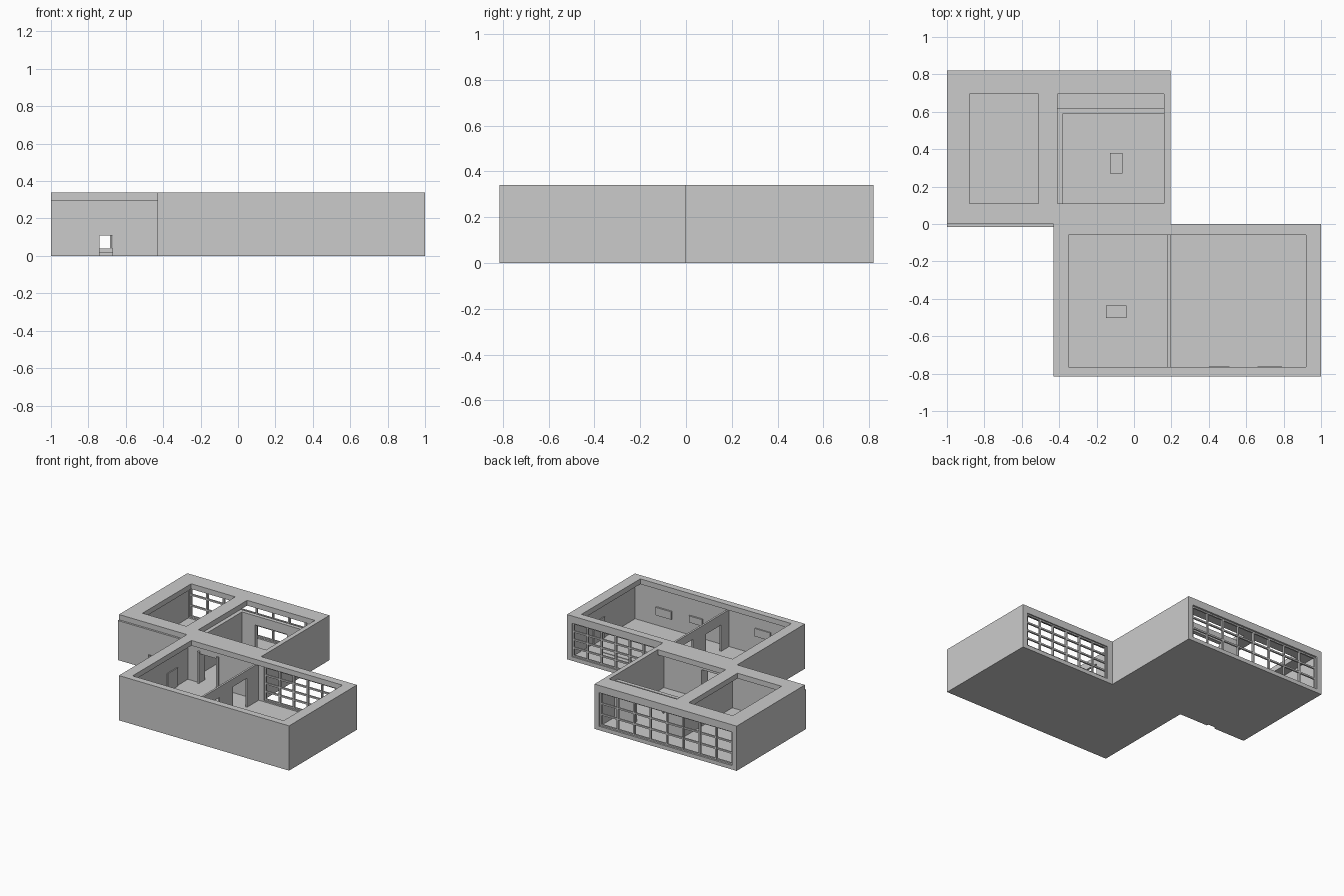
import bpy, bmesh
from mathutils import Vector

if "Cube" in bpy.data.objects:
    bpy.data.objects.remove(bpy.data.objects["Cube"])


def boxes(name, specs):
    """One object made of axis-aligned boxes given as (x0, x1, y0, y1, z0, z1)."""
    bm = bmesh.new()
    for x0, x1, y0, y1, z0, z1 in specs:
        vs = bmesh.ops.create_cube(bm, size=1)["verts"]
        bmesh.ops.scale(bm, vec=(x1 - x0, y1 - y0, z1 - z0), verts=vs)
        bmesh.ops.translate(bm, vec=Vector((x0 + x1, y0 + y1, z0 + z1)) / 2, verts=vs)
    me = bpy.data.meshes.new(name)
    bm.to_mesh(me)
    bm.free()
    ob = bpy.data.objects.new(name, me)
    bpy.context.collection.objects.link(ob)
    return ob


def carve(ob, cuts):
    """Subtract each box from the object, then throw the cutters away."""
    cutters = []
    for c in cuts:
        k = boxes("cutter", [c])
        k.hide_render = True
        m = ob.modifiers.new("cut", "BOOLEAN")
        m.operation, m.solver, m.object = "DIFFERENCE", "EXACT", k
        cutters.append(k)
    bpy.context.view_layer.update()
    dg = bpy.context.evaluated_depsgraph_get()
    me = bpy.data.meshes.new_from_object(ob.evaluated_get(dg))
    ob.modifiers.clear()
    ob.data = me
    for k in cutters:
        bpy.data.objects.remove(k)


def window(name, x0, x1, y0, y1, z0, z1, cols, rows, t=0.006):
    """Grid of mullions and transoms."""
    bars = []
    for i in range(cols + 1):
        x = x0 + (x1 - x0) * i / cols
        bars.append((x - t, x + t, y0, y1, z0, z1))
    for j in range(rows + 1):
        z = z0 + (z1 - z0) * j / rows
        bars.append((x0, x1, y0 + 0.002, y1 - 0.002, z - t, z + t))
    boxes(name, bars)


FLOOR, CEIL, TOP = 0.02, 0.30, 0.34

# Back wing: thin walls, roof rim with two openings, wide rear window
back = boxes("back_wing", [(-1, 0.195, 0, 0.82, 0, TOP)])
carve(back, [
    (-0.97, 0.165, 0.03, 0.79, FLOOR, CEIL),
    (-0.88, -0.51, 0.11, 0.695, 0.25, 0.4),
    (-0.41, 0.16, 0.11, 0.695, 0.25, 0.4),
    (-0.96, 0.155, 0.75, 0.9, 0.03, 0.285),
    (-0.74, -0.67, -0.1, 0.06, FLOOR, 0.11),
    (-0.30, -0.15, -0.1, 0.06, FLOOR, 0.24),
])

# Front wing
front = boxes("front_wing", [(-0.43, 1, -0.815, 0, 0, TOP)])
carve(front, [
    (-0.40, 0.97, -0.775, -0.03, FLOOR, CEIL),
    (-0.35, 0.92, -0.765, -0.06, 0.25, 0.4),
    (0.24, 0.96, -0.06, 0.1, 0.03, 0.285),
    (-0.30, -0.15, -0.06, 0.1, FLOOR, 0.24),
])

# Outer cladding with the entrance
clad = boxes("front_cladding", [(-1, -0.43, -0.015, 0, 0, CEIL)])
carve(clad, [(-0.74, -0.67, -0.1, 0.1, -0.1, 0.11)])

# Windows
window("back_window", -0.955, 0.15, 0.792, 0.808, 0.034, 0.281, 8, 3)
window("side_window", 0.245, 0.955, -0.024, -0.008, 0.034, 0.281, 6, 4)

# Partition of the front wing with doorways
part = boxes("front_partition", [(0.18, 0.195, -0.775, -0.03, FLOOR, CEIL)])
carve(part, [(0.1, 0.3, -0.68, -0.50, 0, 0.22),
             (0.1, 0.3, -0.34, -0.17, 0, 0.24)])

# L-shaped inner wall of the back wing with an opening
inner = boxes("inner_wall_back", [(-0.41, 0.165, 0.59, 0.62, FLOOR, CEIL)])
carve(inner, [(-0.27, 0.0, 0.5, 0.7, 0, 0.23)])
boxes("inner_wall_side", [(-0.41, -0.38, 0.03, 0.59, FLOOR, CEIL)])

# Wall panels, pictures and interior doors
boxes("wall_pictures", [(0.66, 0.79, -0.775, -0.762, 0.10, 0.16),
                        (0.40, 0.51, -0.775, -0.762, 0.12, 0.17),
                        (-0.17, -0.04, -0.775, -0.766, 0.16, 0.22)])
boxes("interior_doors", [(-0.40, -0.392, -0.28, -0.16, FLOOR, 0.16),
                         (0.962, 0.97, -0.40, -0.27, FLOOR, 0.18)])
boxes("door_posts", [(x - 0.008, x + 0.008, -0.045, -0.029, FLOOR, 0.26) for x in (-0.305, -0.145)])

# Floor rug and low tables
boxes("rug", [(0.29, 0.85, -0.59, -0.195, FLOOR, 0.024)])
for n, (x, y, a, b) in enumerate([(-0.095, 0.325, 0.033, 0.055), (-0.095, -0.47, 0.055, 0.033)]):
    legs = [(x + sx * (a - 0.008) - 0.005, x + sx * (a - 0.008) + 0.005,
             y + sy * (b - 0.008) - 0.005, y + sy * (b - 0.008) + 0.005, FLOOR, 0.06)
            for sx in (-1, 1) for sy in (-1, 1)]
    boxes(f"table_{n + 1}", legs + [(x - a, x + a, y - b, y + b, 0.06, 0.068)])
